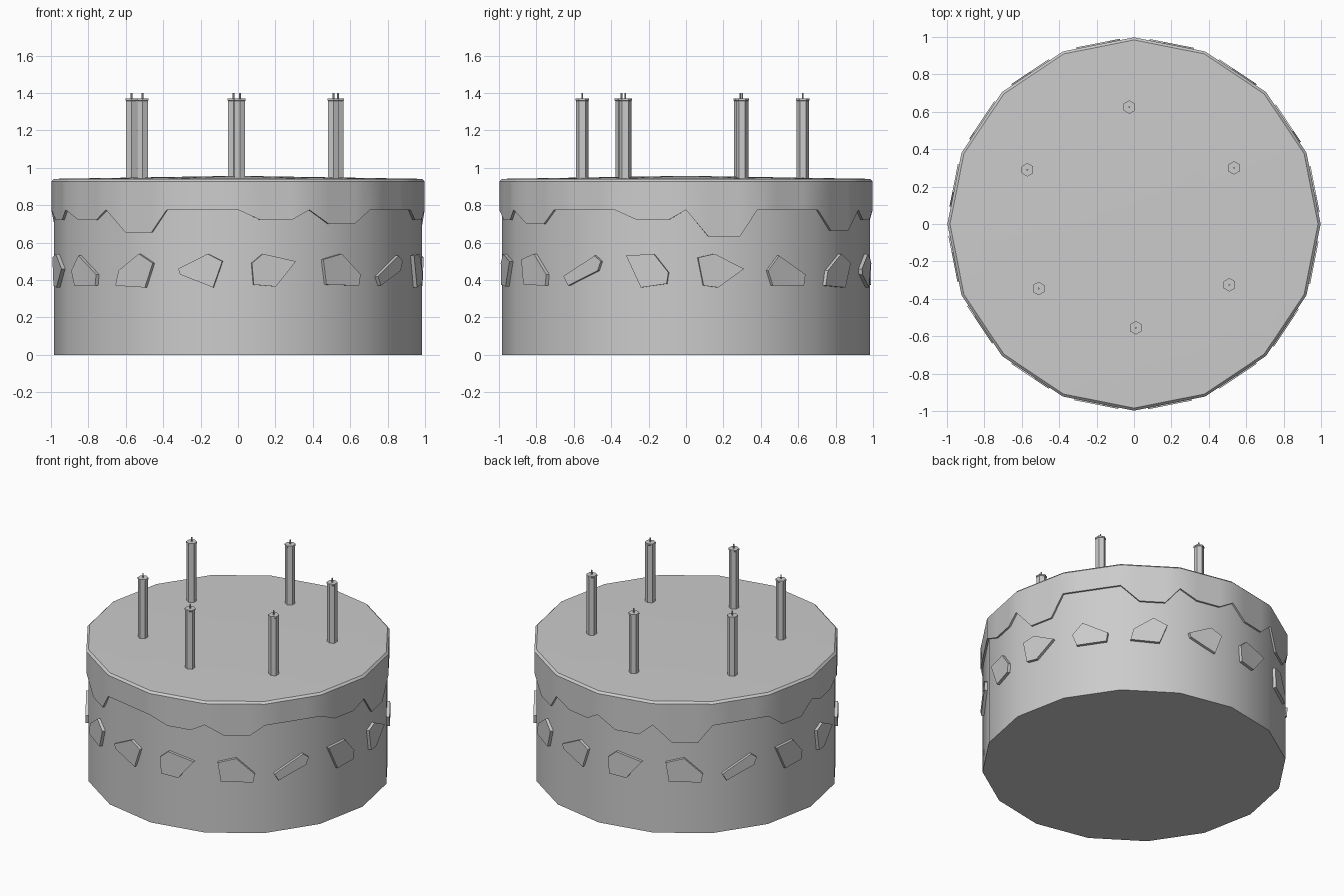
import bpy, bmesh
from math import sin, cos, pi, radians
from mathutils import Vector

if "Cube" in bpy.data.objects:
    bpy.data.objects.remove(bpy.data.objects["Cube"])

N = 16
R_BODY, R_ICING = 0.985, 0.998


def finish(name, bm, angle=30):
    bmesh.ops.recalc_face_normals(bm, faces=bm.faces)
    mesh = bpy.data.meshes.new(name)
    bm.to_mesh(mesh)
    bm.free()
    ob = bpy.data.objects.new(name, mesh)
    bpy.context.collection.objects.link(ob)
    if angle:
        bpy.ops.object.select_all(action='DESELECT')
        ob.select_set(True)
        bpy.context.view_layer.objects.active = ob
        bpy.ops.object.shade_smooth_by_angle(angle=radians(angle))
    return ob


def bridge(bm, a, b):
    for i in range(len(a)):
        j = (i + 1) % len(a)
        bm.faces.new((a[i], a[j], b[j], b[i]))


def prism(name, sides, rings, at=(0, 0), phase=0.0, angle=30):
    """Stack of regular polygon rings (radius, z), capped at both ends."""
    bm = bmesh.new()
    loops = [[bm.verts.new((at[0] + r * cos(phase + 2 * pi * i / sides),
                            at[1] + r * sin(phase + 2 * pi * i / sides), z))
              for i in range(sides)] for r, z in rings]
    for a, b in zip(loops, loops[1:]):
        bridge(bm, a, b)
    bm.faces.new(loops[0])
    bm.faces.new(loops[-1])
    return finish(name, bm, angle)


def corner(k, r):
    a = 2 * pi * k / N
    return Vector((r * cos(a), r * sin(a), 0))


# cake body
prism("cake_body", N, [(R_BODY, 0), (R_BODY, 0.45), (R_BODY, 0.92)])

# icing cap: one drip per facet, given by its lowest height
drips = [0.63, 0.775, 0.665, 0.72, 0.69, 0.65, 0.775, 0.68,
         0.72, 0.72, 0.655, 0.775, 0.72, 0.70, 0.775, 0.72]
bm = bmesh.new()


def icing_ring(r, z=None):
    ring = []
    for k, low in enumerate(drips):
        for t in (0, 0.32, 0.75):
            p = corner(k, r).lerp(corner(k + 1, r), t)
            p.z = z if z is not None else (0.775 if t == 0 else low)
            ring.append(bm.verts.new(p))
    return ring


rings = [icing_ring(R_BODY - 0.01), icing_ring(R_ICING),
         icing_ring(R_ICING, 0.927), icing_ring(R_ICING - 0.014, 0.941)]
for a, b in zip(rings, rings[1:]):
    bridge(bm, a, b)
peak = bm.verts.new((0, 0, 0.957))
for i in range(len(rings[-1])):
    bm.faces.new((rings[-1][i], rings[-1][(i + 1) % len(rings[-1])], peak))
finish("icing", bm)

# flat irregular chips, one per facet (offset along the facet, height)
chips = [
    [(-.13, .52), (-.04, .54), (.12, .46), (-.02, .36), (-.10, .37)],
    [(-.13, .45), (-.06, .53), (.11, .43), (.10, .37), (-.10, .37)],
    [(-.13, .37), (-.11, .45), (.02, .54), (.11, .49), (.06, .36)],
    [(-.13, .46), (.03, .54), (.11, .50), (.06, .36), (-.12, .43)],
    [(-.12, .49), (-.06, .54), (.12, .50), (.01, .365), (-.11, .375)],
    [(-.11, .51), (.01, .54), (.13, .43), (.12, .37), (-.09, .375)],
    [(-.13, .42), (.07, .53), (.11, .50), (.09, .45), (-.10, .37)],
    [(-.13, .53), (.02, .54), (.10, .44), (.09, .38), (-.05, .36)],
]
for k in range(N):
    a = 2 * pi * (k + 0.5) / N
    out, along = Vector((cos(a), sin(a), 0)), Vector((-sin(a), cos(a), 0))
    face_d = R_BODY * cos(pi / N)
    bm = bmesh.new()
    loops = [[bm.verts.new(out * d + along * u + Vector((0, 0, z)))
              for u, z in chips[k % 8]] for d in (face_d - 0.01, face_d + 0.02)]
    bridge(bm, *loops)
    bm.faces.new(loops[0])
    bm.faces.new(loops[1])
    finish(f"chip_{k + 1}", bm, 0)

# candles with a thin rim and wick
spots = [(-.57, .29), (-.025, .625), (.535, .30),
         (.51, -.325), (.01, -.555), (-.51, -.345)]
for i, p in enumerate(spots, 1):
    prism(f"candle_{i}", 6, [(.033, .93), (.033, 1.358), (.036, 1.36), (.036, 1.37)],
          p, pi / 6, 0)
    prism(f"wick_{i}", 6, [(.005, 1.36), (.005, 1.40)], p, 0, 0)
